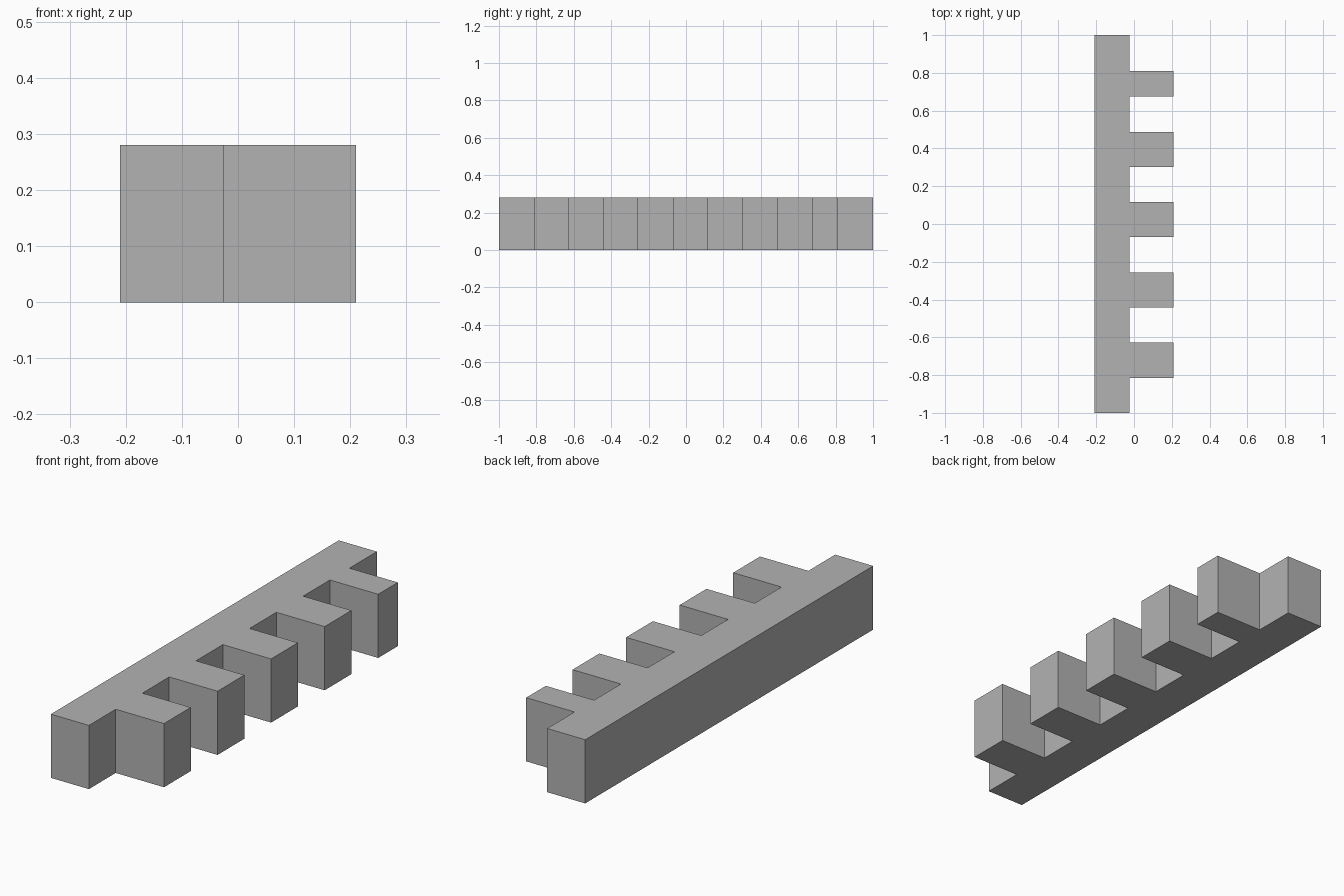
import bpy
import bmesh

default_cube = bpy.data.objects.get("Cube")
if default_cube:
    bpy.data.objects.remove(default_cube, do_unlink=True)

HEIGHT = 0.28
LEFT, STEP, RIGHT = -0.21, -0.025, 0.21
PITCH = 0.372
TOOTH = PITCH / 2
FIRST = -1 + TOOTH
TEETH = 5
LAST_END = 0.81

# Plain grey material
grey = bpy.data.materials.new("plain_grey")
grey.use_nodes = True
colour = (0.45, 0.45, 0.45, 1)
grey.diffuse_color = colour
grey.node_tree.nodes["Principled BSDF"].inputs["Base Color"].default_value = colour

# Comb outline: straight spine with square teeth, the last one narrower
outline = [(LEFT, -1), (STEP, -1)]
for i in range(TEETH):
    start = FIRST + i * PITCH
    end = LAST_END if i == TEETH - 1 else start + TOOTH
    outline += [(STEP, start), (RIGHT, start), (RIGHT, end), (STEP, end)]
outline += [(STEP, 1), (LEFT, 1)]

# Extrude the outline upwards into one solid
bm = bmesh.new()
base = bm.faces.new([bm.verts.new((x, y, 0)) for x, y in outline])
extruded = bmesh.ops.extrude_face_region(bm, geom=[base], use_keep_orig=True)
top_verts = [g for g in extruded["geom"] if isinstance(g, bmesh.types.BMVert)]
bmesh.ops.translate(bm, verts=top_verts, vec=(0, 0, HEIGHT))
bmesh.ops.recalc_face_normals(bm, faces=bm.faces)

mesh = bpy.data.meshes.new("toothed_bar")
bm.to_mesh(mesh)
bm.free()
mesh.materials.append(grey)
bar = bpy.data.objects.new("toothed_bar", mesh)
bpy.context.collection.objects.link(bar)
